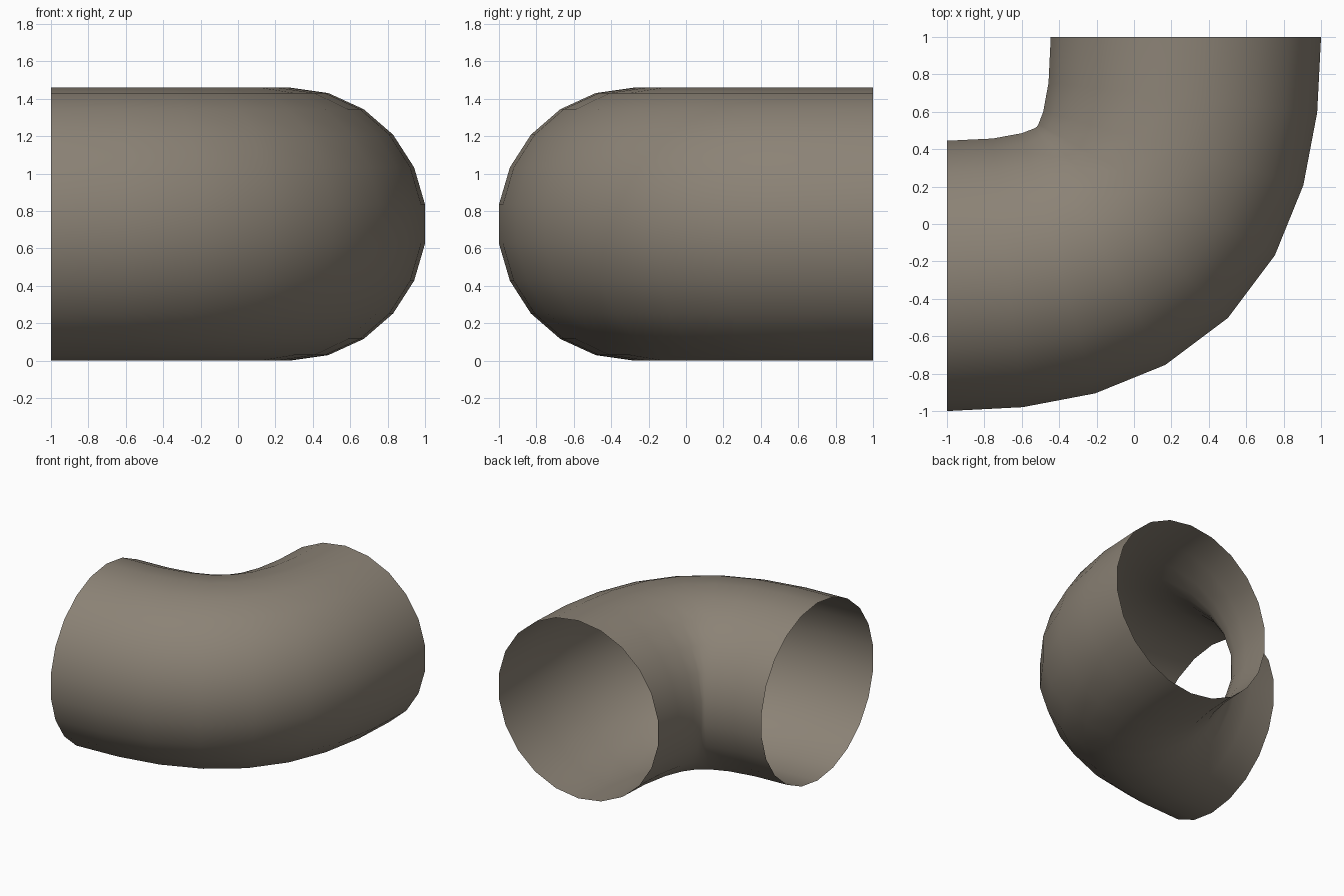
import bpy
import bmesh
import math
from mathutils import Vector

cube = bpy.data.objects.get("Cube")
if cube:
    bpy.data.objects.remove(cube)

RADIUS, SIDES, STEPS = 0.73, 22, 8
START, HANDLE = -0.2775, 0.94

# Warm grey finish
mat = bpy.data.materials.new("warm grey")
mat.use_nodes = True
color = (0.26, 0.225, 0.18, 1)
mat.diffuse_color = color
mat.node_tree.nodes["Principled BSDF"].inputs["Base Color"].default_value = color

# Bend centreline, a single cubic curve turning from +x to +y
p0 = Vector((-1, START, RADIUS))
p3 = Vector((-START, 1, RADIUS))
p1 = p0 + Vector((HANDLE, 0, 0))
p2 = p3 - Vector((0, HANDLE, 0))


def centre(t):
    s = 1 - t
    return s**3 * p0 + 3 * s * s * t * p1 + 3 * s * t * t * p2 + t**3 * p3


def tangent(t):
    s = 1 - t
    return (s * s * (p1 - p0) + 2 * s * t * (p2 - p1) + t * t * (p3 - p2)).normalized()


# Open-ended pipe elbow, swept ring by ring
bm = bmesh.new()
up = Vector((0, 0, 1))
rings = []
for i in range(STEPS + 1):
    t = i / STEPS
    out = tangent(t).cross(up)
    ring = []
    for k in range(SIDES):
        a = 2 * math.pi * k / SIDES
        ring.append(bm.verts.new(centre(t) + RADIUS * (math.sin(a) * out + math.cos(a) * up)))
    rings.append(ring)
for a, b in zip(rings, rings[1:]):
    for k in range(SIDES):
        n = (k + 1) % SIDES
        bm.faces.new((a[k], b[k], b[n], a[n])).smooth = True
bm.normal_update()
# Point the surface outward
face = max(bm.faces, key=lambda f: f.calc_center_median().z)
if face.normal.z < 0:
    bmesh.ops.reverse_faces(bm, faces=bm.faces[:])

mesh = bpy.data.meshes.new("pipe_elbow")
bm.to_mesh(mesh)
bm.free()
mesh.materials.append(mat)
elbow = bpy.data.objects.new("pipe_elbow", mesh)
bpy.context.collection.objects.link(elbow)
